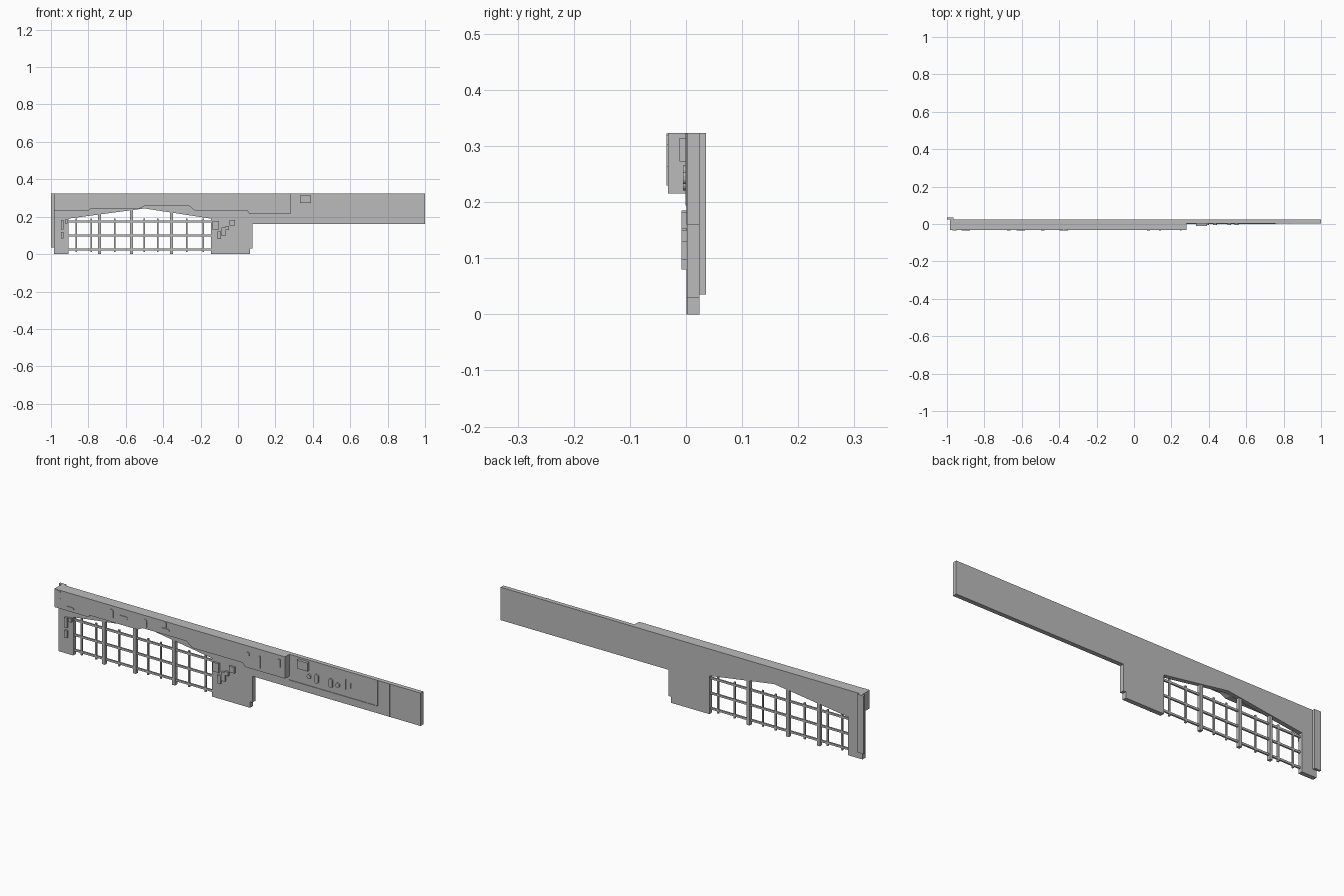
import bpy
import math

default_cube = bpy.data.objects.get("Cube")
if default_cube:
    bpy.data.objects.remove(default_cube)

# Single flat colour
grey = bpy.data.materials.new("plain grey")
grey.use_nodes = True
colour = (0.5, 0.5, 0.5, 1)
grey.diffuse_color = colour
grey.node_tree.nodes["Principled BSDF"].inputs["Base Color"].default_value = colour


def prism(name, outline, front, back):
    """Extrude an outline drawn in x and z from the front depth to the back depth."""
    count = len(outline)
    verts = [(x, depth, z) for depth in (front, back) for x, z in outline]
    faces = [tuple(range(count)), tuple(reversed(range(count, count * 2)))]
    for i in range(count):
        j = (i + 1) % count
        faces.append((i, i + count, j + count, j))
    mesh = bpy.data.meshes.new(name)
    mesh.from_pydata(verts, [], faces)
    mesh.materials.append(grey)
    obj = bpy.data.objects.new(name, mesh)
    bpy.context.collection.objects.link(obj)


def box(name, left, right, bottom, top, front, back):
    outline = [(left, bottom), (right, bottom), (right, top), (left, top)]
    prism(name, outline, front, back)


def plate(name, x, z, width, height, surface, relief):
    """Rectangular fitting centred on a point and standing proud of a surface."""
    box(name, x - width / 2, x + width / 2, z - height / 2, z + height / 2,
        surface - relief, surface)


def pad(name, x, z, width, height, surface, relief):
    """Round-ended fitting, long along its larger dimension."""
    radius = min(width, height) / 2
    reach_x, reach_z = width / 2 - radius, height / 2 - radius
    outline = []
    sides = 16
    for i in range(sides):
        angle = math.tau * (i + 0.5) / sides
        c, s = math.cos(angle), math.sin(angle)
        outline.append((x + math.copysign(reach_x, c) + radius * c,
                        z + math.copysign(reach_z, s) + radius * s))
    prism(name, outline, surface - relief, surface)


# Depths, from front to back
beam_face, wall_face, wall_back, strip_back = -0.032, 0.002, 0.024, 0.036

# Main widths and heights
wall_left, wall_right, wall_top, wall_base = -0.985, 1, 0.323, 0.16
left_jamb, right_jamb, spring = -0.905, -0.145, 0.19
crown_x, crown = -0.5, 0.244
foot_right, step_right, step_height = 0.065, 0.078, 0.03

# Wall with two pillars, arched opening and stepped foot
prism("wall_panel", [
    (wall_left, 0), (left_jamb, 0), (left_jamb, spring), (crown_x, crown),
    (right_jamb, spring), (right_jamb, 0), (foot_right, 0),
    (foot_right, step_height), (step_right, step_height), (step_right, wall_base),
    (wall_right, wall_base), (wall_right, wall_top), (wall_left, wall_top),
], wall_face, wall_back)

# Deep front beam, its lower edge stepped up over the arch
beam_right, beam_low, beam_end_low = 0.28, 0.232, 0.215
raised, highest = beam_low + 0.01, beam_low + 0.025
prism("front_beam", [
    (wall_left, beam_low), (-0.8, beam_low), (-0.79, raised), (-0.53, raised),
    (crown_x, highest), (-0.26, highest), (-0.23, beam_low), (0.05, beam_low),
    (0.06, beam_end_low), (beam_right, beam_end_low),
    (beam_right, wall_top), (wall_left, wall_top),
], beam_face, wall_face)

# Strip behind the left corner
box("rear_corner_strip", -1, -0.965, 0.035, wall_top, wall_back, strip_back)

# Window grille: thick posts, thin uprights and rails
grille_front, grille_back = 0.007, 0.015
for x in (-0.74, -0.57, -0.355):
    box("grille_post", x - 0.008, x + 0.008, 0, crown - abs(x - crown_x) * 0.1,
        wall_face, 0.02)
for x in (-0.865, -0.785, -0.66, crown_x, -0.43, -0.275, -0.185):
    box("grille_upright", x - 0.004, x + 0.004, 0.01, spring, grille_front, grille_back)
for row in range(3):
    z = 0.025 + row * 0.075
    box("grille_rail", left_jamb, right_jamb, z - 0.005, z + 0.005,
        grille_front, grille_back)

# Round-ended pads and small plates on the beam
long_side, short_side, relief = 0.045, 0.02, 0.003
pad_line = 0.283
for x, z in ((-0.96, 0.3), (-0.67, pad_line), (crown_x + 0.013, pad_line)):
    pad("upright_beam_pad", x, z, short_side, long_side, beam_face, relief)
for x, z in ((-0.9, 0.25), (-0.605, pad_line), (-0.375, pad_line)):
    pad("level_beam_pad", x, z, long_side, short_side * 0.6, beam_face, relief)
pad("small_beam_pad", -0.375, 0.305, 0.012, 0.03, beam_face, relief)
pad("small_beam_pad", step_right, pad_line, 0.015, short_side, beam_face, relief)
plate("tall_beam_plate", 0.14, 0.26, 0.01, 0.06, beam_face, relief)
plate("short_beam_plate", 0.25, pad_line, 0.01, 0.04, beam_face, relief)

# Fittings along the right wall
fitting_line = 0.243
plate("wall_box", 0.36, 0.293, 0.058, 0.042, wall_face, 0.014)
for x in (0.433, 0.51):
    pad("large_wall_pad", x, fitting_line, short_side, long_side, wall_face, 0.007)
for x in (0.39, 0.548):
    pad("small_wall_pad", x, fitting_line, short_side, long_side / 2, wall_face, 0.007)
for x, height in ((0.587, 0.05), (0.615, 0.025)):
    plate("wall_tab", x, fitting_line + 0.015, 0.008, height, wall_face, relief)

# Ledge, ribs and seam dividing the right wall
rib_x, ledge_z = 0.76, 0.197
box("wall_ledge", beam_right, rib_x, ledge_z - relief, ledge_z, wall_face - relief, wall_face)
for x in (rib_x - 0.005, rib_x + 0.005):
    box("wall_rib", x - relief / 2, x + relief / 2, ledge_z, wall_top,
        wall_face - relief, wall_face)
plate("wall_seam", 0.83, (wall_base + wall_top) / 2, relief, wall_top - wall_base,
      wall_face, relief / 3)

# Boxes and seam on the right pillar
plate("pillar_seam", -0.09, beam_low / 2, relief, beam_low, wall_face, relief / 2)
for x, z, width, height in ((-0.118, 0.155, 0.034, long_side), (-0.03, 0.167, 0.03, 0.03),
                            (-0.1, 0.1, short_side, 0.04), (-0.077, 0.12, short_side, long_side),
                            (-0.058, 0.14, short_side, short_side)):
    plate("pillar_box", x, z, width, height, wall_face, 0.01)

# Fittings on the left pillar
for x, z, height in ((-0.94, 0.157, 0.05), (-0.918, 0.175, short_side), (-0.94, 0.1, 0.035)):
    plate("left_pillar_fitting", x, z, 0.015, height, wall_face, 0.01)
